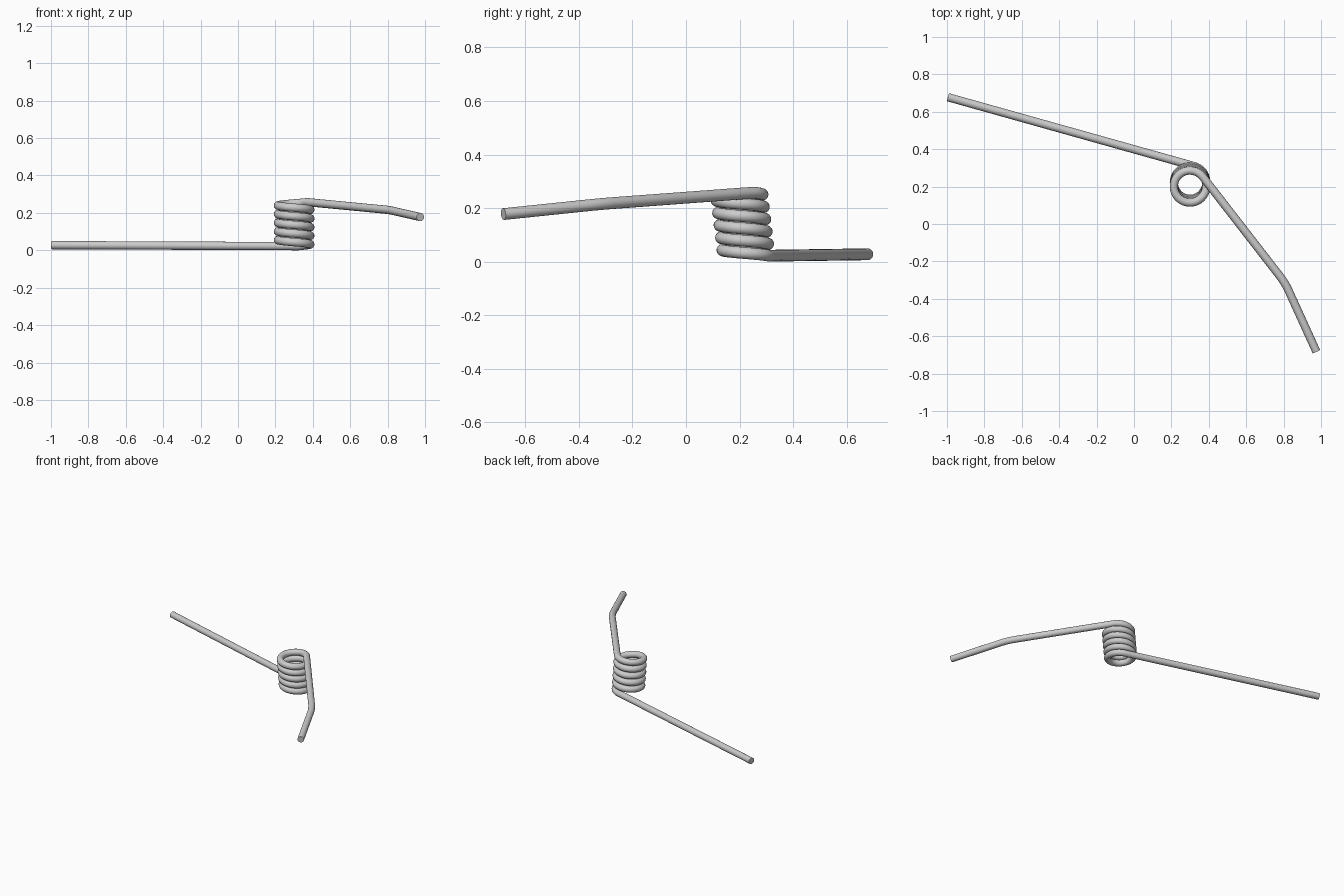
import bpy
from math import sin, cos, radians
from mathutils import Vector

if "Cube" in bpy.data.objects:
    bpy.data.objects.remove(bpy.data.objects["Cube"])

WIRE_R = 0.022
COIL_R = 0.087
TURNS = 5 + 36.5 / 360
START = radians(74.6)
STEPS = 180


def rounded_bend(a, b, c, size, n=6):
    """Points of a soft corner at b between a and c."""
    p = b + (a - b).normalized() * size
    q = b + (c - b).normalized() * size
    return [p * (1 - t) ** 2 + b * 2 * t * (1 - t) + q * t * t
            for t in (i / n for i in range(n + 1))]


# coil: clockwise helix, leaning slightly towards the front
coil = []
for i in range(STEPS + 1):
    t = i / STEPS
    a = START - t * TURNS * radians(360)
    coil.append(Vector((0.30 + COIL_R * cos(a),
                        0.225 - 0.027 * t + COIL_R * sin(a),
                        0.0235 + 0.2355 * t)))

# long straight arm, then coil, then short arm with a bend
long_end = Vector((-0.995, 0.678, 0.029))
bend = Vector((0.808, -0.315, 0.217))
short_end = Vector((0.975, -0.682, 0.179))
path = [long_end] + coil + rounded_bend(coil[-1], bend, short_end, 0.05) + [short_end]

curve = bpy.data.curves.new("torsion_spring", 'CURVE')
curve.dimensions = '3D'
curve.bevel_depth = WIRE_R
curve.bevel_resolution = 6
curve.use_fill_caps = True
spline = curve.splines.new('POLY')
spline.points.add(len(path) - 1)
for pt, co in zip(spline.points, path):
    pt.co = (*co, 1)

spring = bpy.data.objects.new("torsion_spring", curve)
bpy.context.collection.objects.link(spring)
bpy.context.view_layer.objects.active = spring
spring.select_set(True)
bpy.ops.object.convert(target='MESH')
spring = bpy.context.object

# rest the spring on the ground
low = min(v.co.z for v in spring.data.vertices)
for v in spring.data.vertices:
    v.co.z -= low
bpy.ops.object.shade_smooth_by_angle(angle=radians(40))
